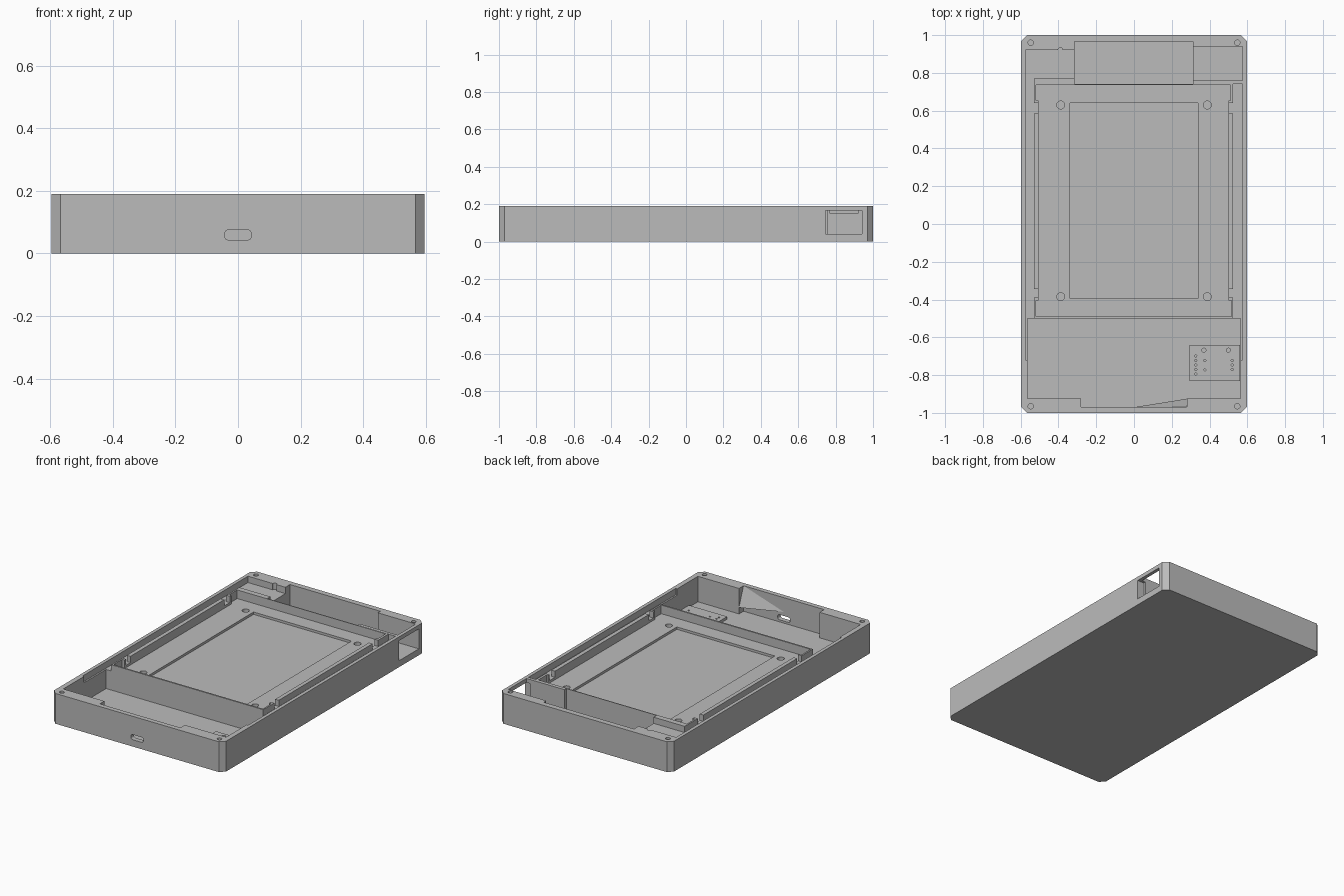
import bpy, bmesh
from mathutils import Matrix, Vector

cube = bpy.data.objects.get("Cube")
if cube:
    bpy.data.objects.remove(cube, do_unlink=True)

TOP = 0.19      # rim height
SHELF = 0.15    # side channel floor
DECK = 0.135    # screen deck
OVER = 0.3      # cutters reach above the rim

grey = bpy.data.materials.new("plain grey")
grey.use_nodes = True
grey.diffuse_color = (0.5, 0.5, 0.5, 1)
grey.node_tree.nodes["Principled BSDF"].inputs["Base Color"].default_value = (0.5, 0.5, 0.5, 1)


def add_mesh(name, bm):
    bmesh.ops.recalc_face_normals(bm, faces=bm.faces)
    mesh = bpy.data.meshes.new(name)
    bm.to_mesh(mesh)
    bm.free()
    mesh.materials.append(grey)
    obj = bpy.data.objects.new(name, mesh)
    bpy.context.scene.collection.objects.link(obj)
    return obj


def box(name, x0, x1, y0, y1, z0, z1, bevel=0, axis=2, segments=1):
    """Box from its limits; optionally bevel the edges along one axis."""
    bm = bmesh.new()
    bmesh.ops.create_cube(bm, size=1)
    for v in bm.verts:
        v.co = Vector((x0 if v.co.x < 0 else x1,
                       y0 if v.co.y < 0 else y1,
                       z0 if v.co.z < 0 else z1))
    if bevel:
        edges = [e for e in bm.edges
                 if abs((e.verts[0].co - e.verts[1].co).normalized()[axis]) > 0.9]
        bmesh.ops.bevel(bm, geom=edges, offset=bevel, segments=segments,
                        profile=0.5, affect='EDGES')
    return add_mesh(name, bm)


def peg(name, x, y, r, z0, z1, sides=20):
    bm = bmesh.new()
    bmesh.ops.create_cone(bm, cap_ends=True, segments=sides, radius1=r, radius2=r,
                          depth=z1 - z0, matrix=Matrix.Translation((x, y, (z0 + z1) / 2)))
    return add_mesh(name, bm)


def carve(target, cutter):
    mod = target.modifiers.new("cut", 'BOOLEAN')
    mod.operation = 'DIFFERENCE'
    mod.solver = 'EXACT'
    mod.object = cutter
    bpy.context.view_layer.update()
    graph = bpy.context.evaluated_depsgraph_get()
    mesh = bpy.data.meshes.new_from_object(target.evaluated_get(graph))
    target.modifiers.clear()
    target.data = mesh
    bpy.data.objects.remove(cutter, do_unlink=True)


# Chamfered block
case = box("case_body", -0.597, 0.597, -1, 1, 0, TOP, bevel=0.03)

# Pockets: x limits, y limits, floor
pockets = [
    (-0.575, 0.1, -0.72, 0.92, SHELF),       # left channel and rear shelf
    (0.05, 0.575, -0.72, 0.74, SHELF),       # right channel
    (-0.505, 0.5, -0.49, 0.735, DECK),       # screen deck
    (-0.52, 0.515, -0.49, -0.405, DECK),     # front deck corners
    (-0.52, 0.51, 0.65, 0.735, DECK),        # rear deck corners
    (-0.34, 0.34, -0.395, 0.64, DECK - 0.015),  # screen recess
    (-0.565, 0.565, -0.925, -0.5, 0.03),     # front bay
    (-0.28, 0.28, -0.97, -0.9, 0.03),        # front bay port bulge
    (-0.315, 0.312, 0.74, 0.965, 0.03),      # rear bay
    (0.31, 0.575, 0.76, 0.94, 0.04),         # rear socket bay
]
for x0, x1, y0, y1, floor in pockets:
    carve(case, box("cutter", x0, x1, y0, y1, floor, OVER))

# Side window and front port
carve(case, box("cutter", 0.55, 0.65, 0.745, 0.94, 0.04, 0.165))
carve(case, box("cutter", -0.043, 0.043, -1.1, -0.95, 0.043, 0.075,
                bevel=0.013, axis=1, segments=4))

# Screw holes in the corners, the deck and the rear shelf
for sx in (-1, 1):
    for y in (-0.965, 0.96):
        carve(case, peg("cutter", sx * 0.547, y, 0.014, 0.06, OVER))
    for y in (-0.385, 0.63):
        carve(case, peg("cutter", sx * 0.388, y, 0.021, 0.1, OVER))
carve(case, peg("cutter", -0.39, 0.92, 0.013, SHELF, OVER))

# Low rims around the screen deck: x limits, y limits
rims = {
    "front_rim": (-0.53, 0.525, -0.5, -0.49),
    "rear_rim": (-0.53, 0.525, 0.735, 0.74),
    "rear_rim_thick": (-0.53, -0.315, 0.735, 0.77),
    "left_rail": (-0.53, -0.505, -0.345, 0.585),
    "right_rail": (0.5, 0.525, -0.345, 0.585),
    "left_front_corner": (-0.53, -0.52, -0.495, -0.39),
    "right_front_corner": (0.515, 0.525, -0.495, -0.39),
    "left_rear_corner": (-0.53, -0.52, 0.64, 0.737),
    "right_rear_corner": (0.51, 0.525, 0.64, 0.737),
    "left_front_catch": (-0.53, -0.505, -0.405, -0.39),
    "right_front_catch": (0.5, 0.525, -0.405, -0.39),
    "left_rear_catch": (-0.53, -0.505, 0.64, 0.655),
    "right_rear_catch": (0.5, 0.525, 0.64, 0.655),
}
for name, (x0, x1, y0, y1) in rims.items():
    box(name, x0, x1, y0, y1, DECK - 0.005, TOP - 0.001)

# Circuit board with pin holes
board = box("circuit_board", 0.295, 0.56, -0.83, -0.64, 0.028, 0.046)
for x in (0.37, 0.5):
    carve(board, peg("cutter", x, -0.668, 0.011, 0.035, 0.1, 12))
for x, count in ((0.327, 5), (0.375, 2), (0.52, 3)):
    for i in range(count):
        step = 0.05 if count == 2 else 0.024
        carve(board, peg("cutter", x, -0.722 - i * step + (0.024 if count == 5 else 0),
                         0.006, 0.035, 0.1, 8))

# Sloping gusset beside the port
bm = bmesh.new()
corners = [bm.verts.new(p) for p in ((0.28, -0.97, TOP), (0.28, -0.925, 0.07),
                                     (0, -0.97, 0.1), (0.28, -0.97, 0.05))]
bmesh.ops.convex_hull(bm, input=corners)
add_mesh("port_gusset", bm)
